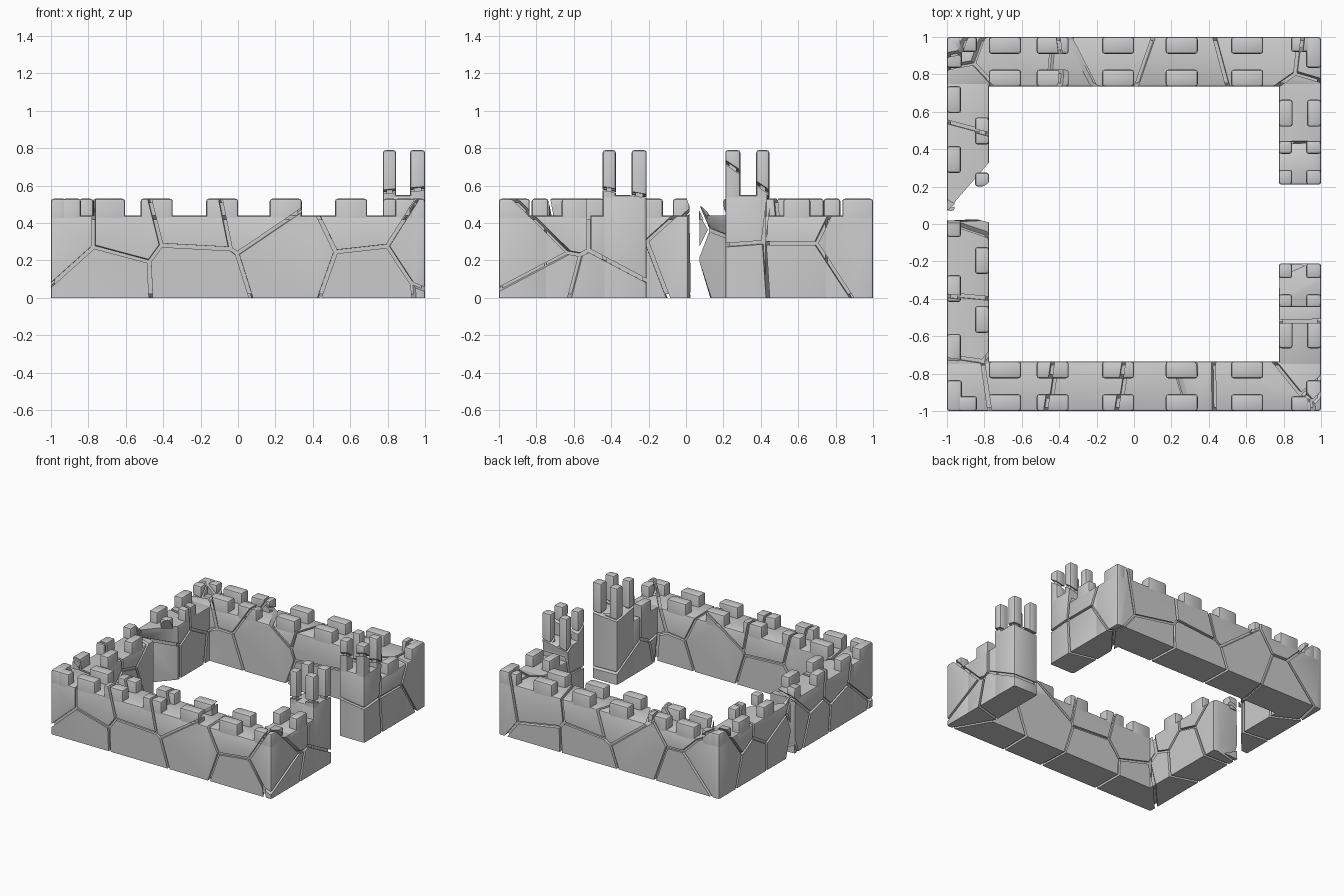
import bpy, bmesh, random
from mathutils import Vector, Matrix

if "Cube" in bpy.data.objects:
    bpy.data.objects.remove(bpy.data.objects["Cube"])

random.seed(11)
GAP, INSET, BEVEL = 0.010, 0.02, 0.014

# Stone centres: the nearest centre decides which stone a bit of wall belongs to
front = [(-.70, .06), (-.97, .36), (-.62, .36), (-.24, .08), (-.22, .46),
         (.27, .24), (.08, .52), (.72, .08), (.68, .44), (.98, .25)]
side = [(-.70, .38), (-.52, .04), (-.34, .38), (-.28, .72), (-.75, .10),
        (.30, .10), (.27, .50), (.42, .72), (.60, .12), (.60, .46)]
west = [(-.65, .12), (-.55, .42), (-.30, .15), (-.22, .45), (-.04, .25),
        (.22, .15), (.36, .42), (.52, .15), (.68, .45)]
j = lambda a: random.uniform(-a, a)
seeds = [Vector((x, -.87 + j(.07), z)) for x, z in front]
seeds += [Vector((-x + j(.08), .87 + j(.07), z + j(.05))) for x, z in front]
seeds += [Vector((.89 + j(.06), y, z)) for y, z in side]
seeds += [Vector((-.89 + j(.06), y, z)) for y, z in west]


def box(lo, hi):
    bm = bmesh.new()
    lo, hi = Vector(lo), Vector(hi)
    size = hi - lo
    bmesh.ops.create_cube(bm, size=1, matrix=Matrix.Translation((lo + hi) / 2)
                          @ Matrix.Diagonal((*size, 1)))
    return bm


def cut(bm, co, no):
    """Remove what lies in front of a plane and cap it; False if nothing is left."""
    d = [(v.co - co).dot(no) for v in bm.verts]
    if min(d) > -1e-4:
        return False
    if max(d) > 1e-5:
        bmesh.ops.bisect_plane(bm, geom=bm.verts[:] + bm.edges[:] + bm.faces[:], dist=1e-6,
                               plane_co=co, plane_no=no, clear_outer=True)
        open_edges = [e for e in bm.edges if e.is_boundary]
        if open_edges:
            bmesh.ops.holes_fill(bm, edges=open_edges, sides=0)
    return len(bm.faces) > 3


def append(out, bm):
    me = bpy.data.meshes.new("tmp")
    bm.to_mesh(me)
    out.from_mesh(me)
    bpy.data.meshes.remove(me)


def block(out, x0, x1, y0, y1, z0, z1, cuts=()):
    """Rounded block split into stones, with a slightly smaller mortar core."""
    base = box((x0, y0, z0), (x1, y1, z1))
    edges = [e for e in base.edges if max(v.co.z for v in e.verts) > z0 + 1e-4]
    bmesh.ops.bevel(base, geom=edges, offset=BEVEL, segments=2, profile=.5, affect='EDGES')
    planes = [(Vector(c), Vector(n).normalized()) for c, n in cuts]
    for c, n in planes:
        cut(base, c, n)
    for s in seeds:
        bm = base.copy()
        others = sorted((t for t in seeds if t is not s), key=lambda t: (t - s).length)
        if all(cut(bm, (s + t) / 2 - (t - s).normalized() * GAP, (t - s).normalized())
               for t in others):
            append(out, bm)
        bm.free()
    core = box((x0 + INSET, y0 + INSET, z0 + INSET), (x1 - INSET, y1 - INSET, z1 - INSET))
    if all(cut(core, c - n * INSET, n) for c, n in planes):
        append(out, core)
    core.free()
    base.free()


def finish(name, bm):
    bmesh.ops.recalc_face_normals(bm, faces=bm.faces[:])
    me = bpy.data.meshes.new(name)
    bm.to_mesh(me)
    bm.free()
    ob = bpy.data.objects.new(name, me)
    bpy.context.collection.objects.link(ob)
    bpy.ops.object.select_all(action='DESELECT')
    ob.select_set(True)
    bpy.context.view_layer.objects.active = ob
    bpy.ops.object.shade_smooth_by_angle(angle=0.7)


def span(s, a, b):
    return sorted((s * a, s * b))


TOP, MER, SINK = .44, .53, .42
for s, label in ((-1, "front"), (1, "back")):
    # Long wall
    bm = bmesh.new()
    block(bm, -1, 1, *span(s, .735, 1), 0, TOP)
    finish(label + "_wall", bm)

    # Two rows of battlements on the long wall
    bm = bmesh.new()
    for cx in (-.69, -.435, -.085, .255, .605):
        for row in ((.91, 1), (.735, .825)):
            block(bm, cx - .086, cx + .086, *span(s, *row), SINK, MER)
    # L-shaped battlements on the corners
    for sx in (-1, 1):
        block(bm, *span(sx, .92, 1), *span(s, .835, 1), SINK, MER)
        block(bm, *span(sx, .84, .94), *span(s, .92, 1), SINK, MER)
    finish(label + "_battlements", bm)

    # Gate side wall with a pair of battlements
    bm = bmesh.new()
    block(bm, .775, 1, *span(s, .425, .765), 0, TOP)
    for xs in ((.775, .848), (.925, 1)):
        block(bm, *xs, *span(s, .52, .665), SINK, MER)
    finish(label + "_gate_wall", bm)

    # Gate tower with four tall corner posts
    bm = bmesh.new()
    block(bm, .775, 1, *span(s, .21, .445), 0, .55)
    for xs in ((.775, .845), (.92, 1)):
        for ys in ((.21, .29), (.375, .445)):
            block(bm, *xs, *span(s, *ys), .52, .79)
    finish(label + "_gate_tower", bm)

# Breached side wall, front half with a slightly ragged end
bm = bmesh.new()
block(bm, -1, -.775, -.765, .035, 0, TOP,
      [((-.86, .03, .3), (.25, 1, .0)), ((-1, .018, 0), (-.05, 1, .02))])
for y in (-.66, -.345):
    block(bm, -1, -.925, y - .072, y + .072, SINK, MER)
for y in (-.51, -.195):
    block(bm, -.85, -.775, y - .072, y + .072, SINK, MER)
block(bm, -1, -.925, -.07, .02, SINK, MER, [((-1, .015, .5), (0, 1, .35))])
finish("breached_wall_front", bm)

# Breached side wall, back half sheared off at a slant
bm = bmesh.new()
shear = ((-1, .07, .2), (1.15, -1, 0))
block(bm, -1, -.775, .06, .765, 0, TOP, [shear, ((-1, .07, .2), (.1, -1, -.3))])
for y in (.345, .665):
    block(bm, -1, -.925, y - .072, y + .072, SINK, MER)
block(bm, -.85, -.775, .425, .57, SINK, MER)
finish("breached_wall_back", bm)

# Loose shards in the breach
bm = bmesh.new()
block(bm, -.85, -.775, .20, .275, .44, MER, [((-.81, .23, .47), (.6, -.9, -.5))])
block(bm, -1, -.96, .07, .13, .42, .52, [((-.98, .10, .46), (.4, .7, .7))])
finish("breach_shards", bm)
